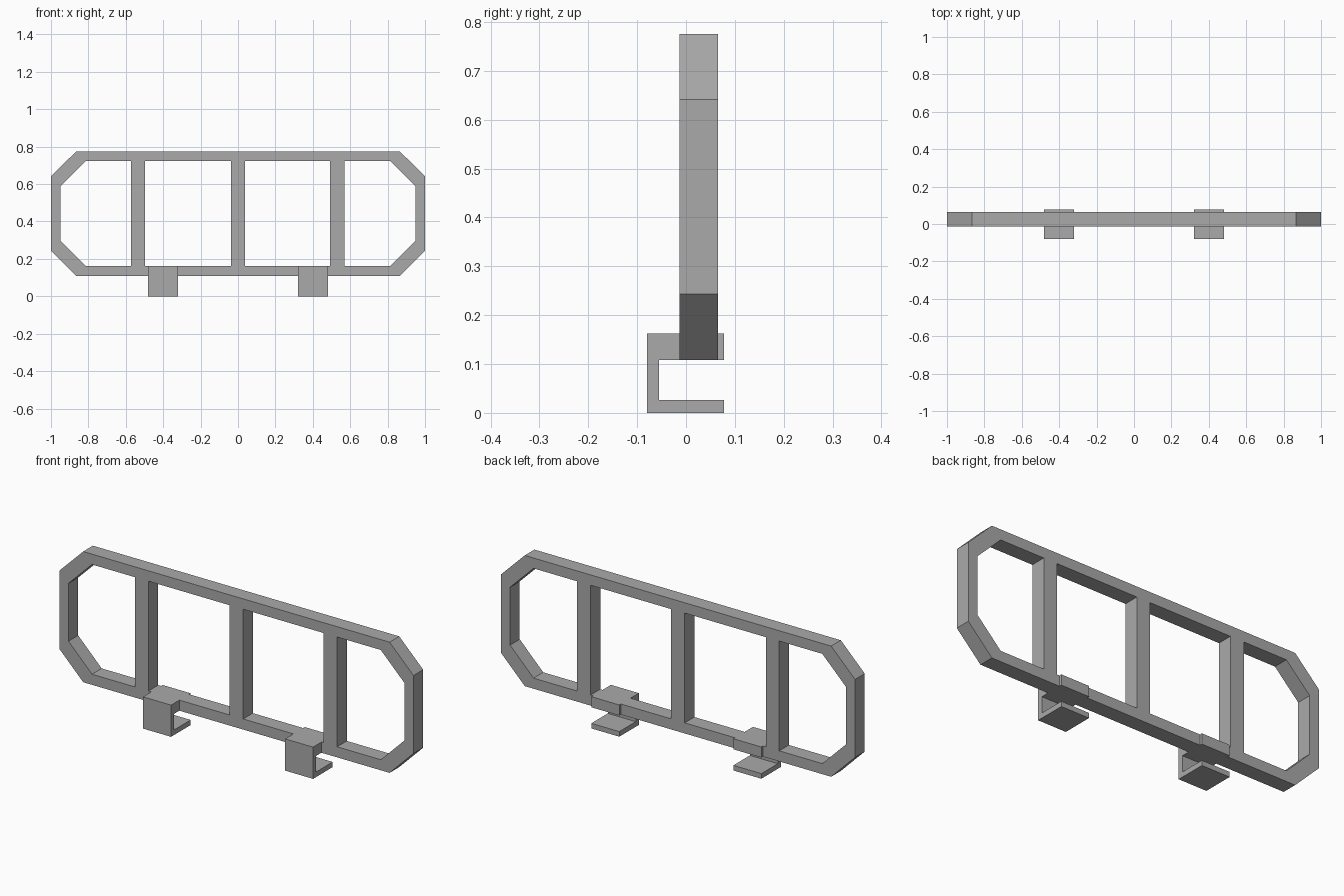
import bpy

cube = bpy.data.objects.get("Cube")
if cube:
    bpy.data.objects.remove(cube, do_unlink=True)

# Single flat grey
grey = bpy.data.materials.new("plain grey")
grey.use_nodes = True
COLOR = (0.4, 0.4, 0.4, 1)
grey.diffuse_color = COLOR
grey.node_tree.nodes["Principled BSDF"].inputs["Base Color"].default_value = COLOR

FRONT, BACK = -0.013, 0.065   # depth of the frame
BOTTOM, TOP = 0.108, 0.775
INNER_BOTTOM, INNER_TOP = 0.162, 0.722


def add_object(name, verts, faces):
    mesh = bpy.data.meshes.new(name)
    mesh.from_pydata(verts, [], faces)
    mesh.materials.append(grey)
    obj = bpy.data.objects.new(name, mesh)
    bpy.context.collection.objects.link(obj)
    return obj


def octagon(half_x, corner_x, z0, z1, z2, z3):
    """Chamfered rectangle, counter-clockwise seen from the front."""
    right = [(corner_x, z0), (half_x, z1), (half_x, z2), (corner_x, z3)]
    return right + [(-x, z) for x, z in reversed(right)]


def prism(name, loop, place):
    """Extrude a 2D loop between two ends given by place(point, end)."""
    n = len(loop)
    verts = [place(p, end) for end in (0, 1) for p in loop]
    faces = [tuple(reversed(range(n, 2 * n))), tuple(range(n))]
    faces += [(i, i + n, (i + 1) % n + n, (i + 1) % n) for i in range(n)]
    return add_object(name, verts, faces)


# Octagonal outer frame with a mitred opening
outer = octagon(1.0, 0.865, BOTTOM, 0.243, 0.641, TOP)
inner = octagon(0.948, 0.815, INNER_BOTTOM, 0.295, 0.59, INNER_TOP)
rings = [(outer, FRONT), (inner, FRONT), (inner, BACK), (outer, BACK)]
verts = [(x, y, z) for loop, y in rings for x, z in loop]
faces = []
for r in range(4):
    a, b = r * 8, (r + 1) % 4 * 8
    for i in range(8):
        j = (i + 1) % 8
        faces.append((a + i, a + j, b + j, b + i))
add_object("outer_frame", verts, faces)

# Upright bars
for name, x in (("right_bar", -0.534), ("middle_bar", 0.0), ("left_bar", 0.531)):
    w = 0.038
    rect = [(x - w, INNER_BOTTOM), (x + w, INNER_BOTTOM),
            (x + w, INNER_TOP), (x - w, INNER_TOP)]
    prism(name, rect, lambda p, end: (p[0], (FRONT, BACK)[end], p[1]))

# C-shaped clips, open at the back
clip = [(-0.08, 0), (0.078, 0), (0.078, 0.026), (-0.055, 0.026),
        (-0.055, BOTTOM), (0.078, BOTTOM), (0.078, 0.162), (-0.08, 0.162)]
for name, x in (("right_clip", -0.401), ("left_clip", 0.401)):
    prism(name, clip, lambda p, end: (x + (0.079, -0.079)[end], p[0], p[1]))
